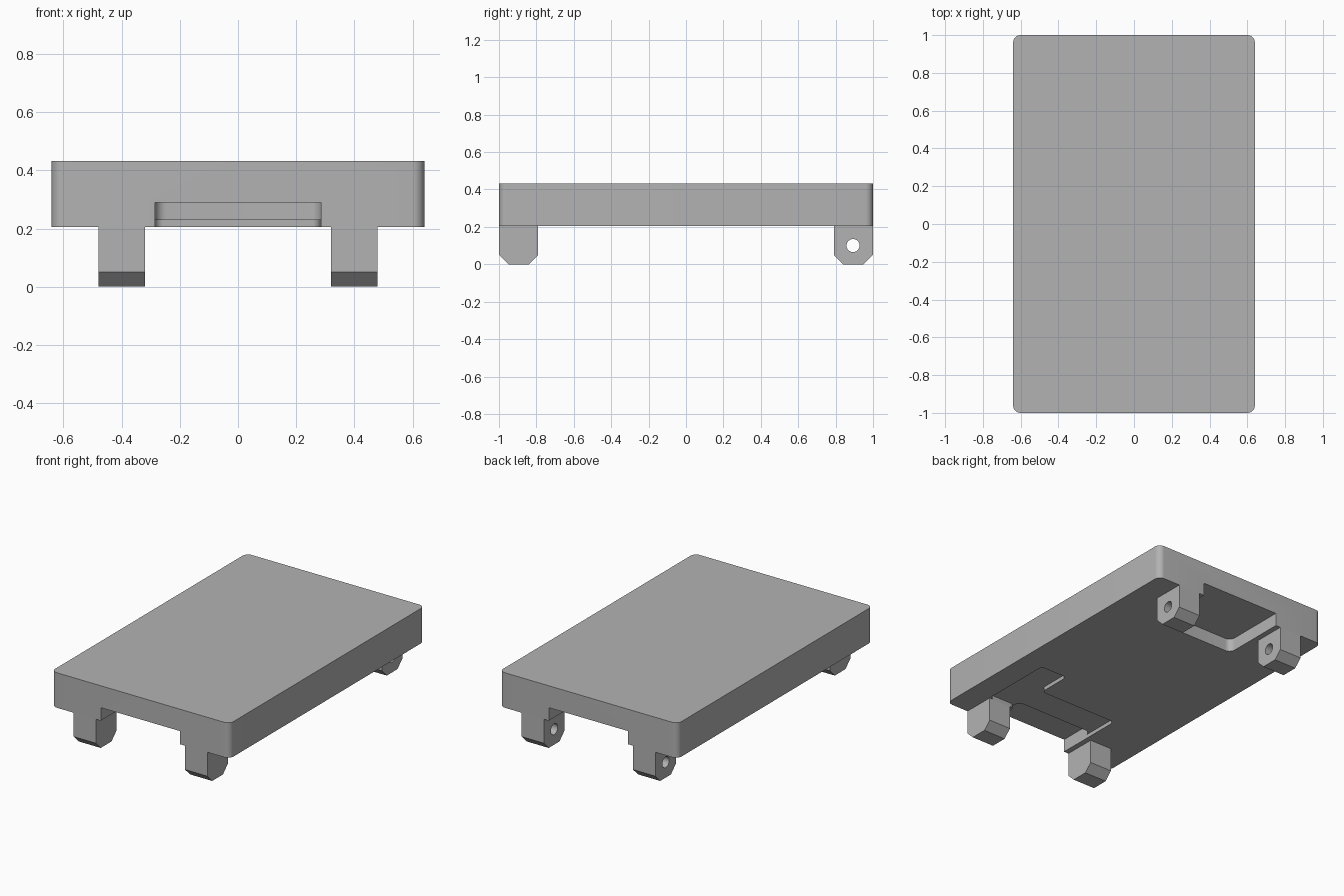
import bpy, bmesh, math
from mathutils import Vector, Matrix

cube = bpy.data.objects.get("Cube")
if cube:
    bpy.data.objects.remove(cube, do_unlink=True)

grey = bpy.data.materials.new("plain_grey")
grey.use_nodes = True
COLOUR = (0.45, 0.45, 0.45, 1)
grey.diffuse_color = COLOUR
grey.node_tree.nodes["Principled BSDF"].inputs["Base Color"].default_value = COLOUR

BOTTOM, TOP = 0.205, 0.432
RADIUS = 0.04


def fillet(corners, radius=RADIUS, steps=8):
    """Round every right-angled corner of a 2D outline."""
    pts = [Vector(c) for c in corners]
    out = []
    for i, p in enumerate(pts):
        a = (pts[i - 1] - p).normalized()
        b = (pts[(i + 1) % len(pts)] - p).normalized()
        centre = p + (a + b) * radius
        for k in range(steps + 1):
            t = math.pi / 2 * k / steps
            out.append(centre - radius * (b * math.cos(t) + a * math.sin(t)))
    return out


def prism(name, outline, low, high, matrix=Matrix()):
    """Extrude a 2D outline between two heights."""
    bm = bmesh.new()
    face = bm.faces.new([bm.verts.new((p[0], p[1], low)) for p in outline])
    grown = bmesh.ops.extrude_face_region(bm, geom=[face])
    verts = [v for v in grown["geom"] if isinstance(v, bmesh.types.BMVert)]
    bmesh.ops.translate(bm, verts=verts, vec=(0, 0, high - low))
    bm.transform(matrix)
    bmesh.ops.recalc_face_normals(bm, faces=bm.faces)
    mesh = bpy.data.meshes.new(name)
    bm.to_mesh(mesh)
    bm.free()
    mesh.materials.append(grey)
    obj = bpy.data.objects.new(name, mesh)
    bpy.context.collection.objects.link(obj)
    return obj


def activate(obj):
    bpy.ops.object.select_all(action="DESELECT")
    obj.select_set(True)
    bpy.context.view_layer.objects.active = obj


def cut(obj, cutter):
    """Subtract the cutter and discard it."""
    cutter.hide_render = True
    activate(obj)
    mod = obj.modifiers.new("cut", "BOOLEAN")
    mod.operation, mod.solver, mod.object = "DIFFERENCE", "EXACT", cutter
    bpy.ops.object.modifier_apply(modifier=mod.name)
    bpy.data.objects.remove(cutter, do_unlink=True)


def smooth(obj):
    activate(obj)
    bpy.ops.object.shade_smooth_by_angle(angle=math.radians(30))


def rectangle(x, y0, y1):
    return [(-x, y0), (x, y0), (x, y1), (-x, y1)]


# Rounded slab
slab = prism("slab", fillet(rectangle(0.64, -1, 1)), BOTTOM, TOP)

# Deep pockets open at both ends
POCKET = 0.285
cut(slab, prism("back_pocket", fillet(rectangle(POCKET, 0.57, 1.2)), 0.1, 0.29))
cut(slab, prism("front_pocket", fillet(rectangle(POCKET, -1.2, -0.75)), 0.1, 0.29))

# Shallow stepped recess with a side tongue behind one front leg
recess = [(-POCKET, -1.2), (POCKET, -1.2), (POCKET, -0.79), (0.48, -0.79),
          (0.48, -0.3), (POCKET, -0.3), (POCKET, -0.53), (-POCKET, -0.53)]
cut(slab, prism("front_recess", fillet(recess, 0.03), 0.12, 0.23))
smooth(slab)

# Four chamfered legs, each with a cross hole
CHAMFER = 0.05
TO_SIDE = Matrix(((0, 0, 1, 0), (1, 0, 0, 0), (0, 1, 0, 0), (0, 0, 0, 1)))
for end, sy in (("front", -1), ("back", 1)):
    inner, outer = 0.79 * sy, sy
    profile = [(outer, BOTTOM), (outer, CHAMFER), (outer - CHAMFER * sy, 0),
               (inner + CHAMFER * sy, 0), (inner, CHAMFER), (inner, BOTTOM)]
    hole = [(0.893 * sy + 0.035 * math.cos(a), 0.1 + 0.035 * math.sin(a))
            for a in (math.tau * k / 32 for k in range(32))]
    for side, sx in (("right", -1), ("left", 1)):
        x0, x1 = 0.4 * sx - 0.08, 0.4 * sx + 0.08
        leg = prism(f"{end}_{side}_leg", profile, x0, x1, TO_SIDE)
        cut(leg, prism("leg_hole", hole, x0 - 0.1, x1 + 0.1, TO_SIDE))
        smooth(leg)
